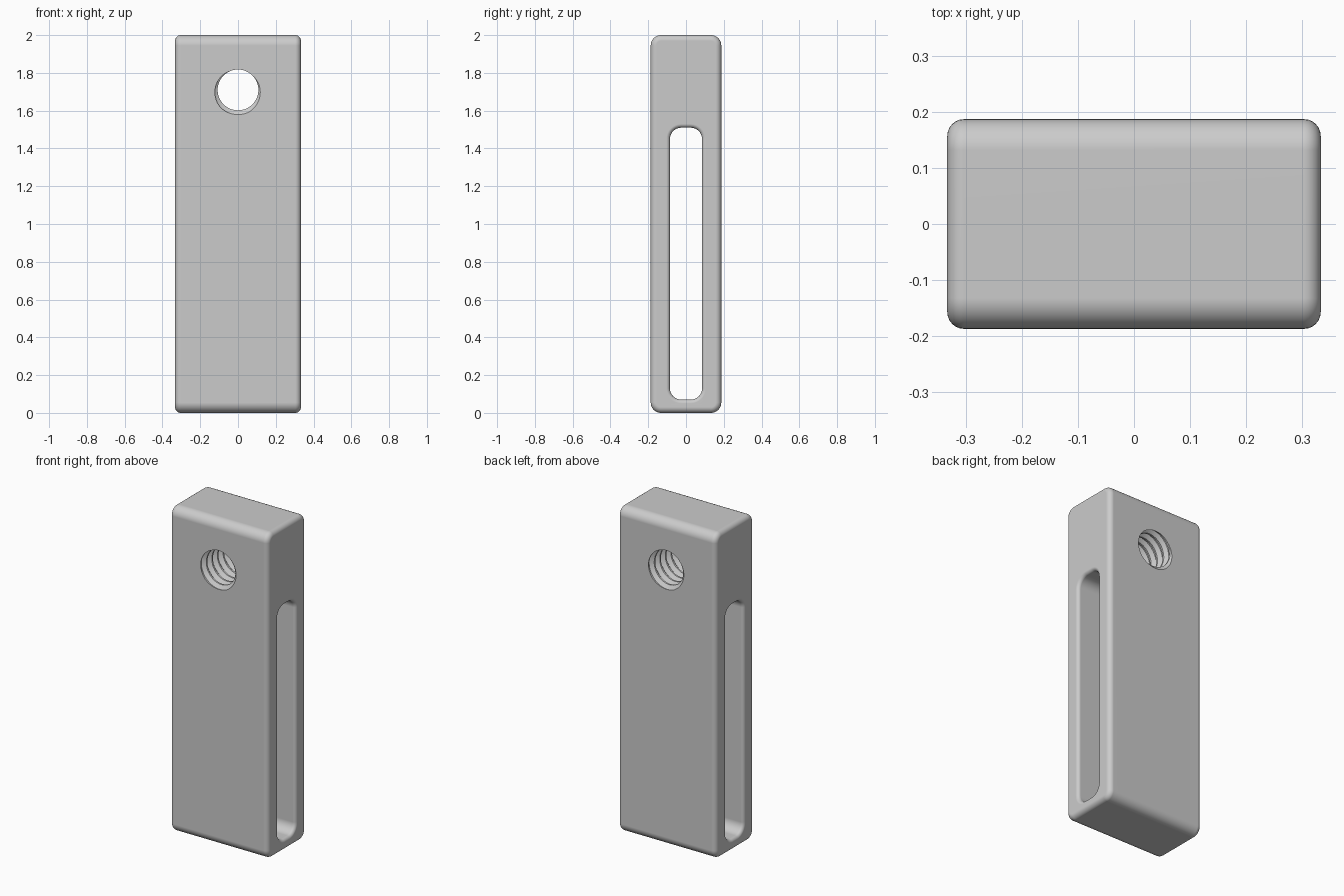
import bpy
import bmesh
from math import sin, cos, pi

HALF_X, HALF_Y, HEIGHT = 0.333, 0.187, 2.0

cube = bpy.data.objects.get("Cube")
if cube:
    bpy.data.objects.remove(cube, do_unlink=True)

grey = bpy.data.materials.new("plain grey")
grey.use_nodes = True
colour = (0.6, 0.6, 0.6, 1)
grey.diffuse_color = colour
grey.node_tree.nodes["Principled BSDF"].inputs["Base Color"].default_value = colour


def make_object(name, bm):
    bmesh.ops.recalc_face_normals(bm, faces=bm.faces[:])
    mesh = bpy.data.meshes.new(name)
    bm.to_mesh(mesh)
    bm.free()
    mesh.materials.append(grey)
    obj = bpy.data.objects.new(name, mesh)
    bpy.context.collection.objects.link(obj)
    return obj


def rounded_loop(half_w, z0, z1, r, steps=8):
    """Rounded rectangle in the y-z plane."""
    corners = [(half_w - r, z1 - r), (r - half_w, z1 - r),
               (r - half_w, z0 + r), (half_w - r, z0 + r)]
    return [(cy + r * cos(a), cz + r * sin(a))
            for q, (cy, cz) in enumerate(corners)
            for a in [(q + i / steps) * pi / 2 for i in range(steps + 1)]]


def loft(name, sections):
    """Join (x, loop) sections into a closed solid."""
    bm = bmesh.new()
    rings = [[bm.verts.new((x, y, z)) for y, z in loop] for x, loop in sections]
    n = len(rings[0])
    for a, b in zip(rings, rings[1:]):
        for i in range(n):
            j = (i + 1) % n
            bm.faces.new((a[i], a[j], b[j], b[i]))
    bm.faces.new(rings[0])
    bm.faces.new(rings[-1])
    return make_object(name, bm)


def mirrored(half):
    return [(-x, loop) for x, loop in reversed(half)] + half


# Block with broad long edges and tighter end edges
END_R, LONG_R, STEPS = 0.03, 0.055, 6
half = []
for k in range(STEPS + 1):
    a = k / STEPS * pi / 2
    inset = END_R * (1 - cos(a))
    half.append((HALF_X - END_R + END_R * sin(a),
                 rounded_loop(HALF_Y - inset, inset, HEIGHT - inset, LONG_R - inset)))
body = loft("clamp_block", mirrored(half))

# Side slot with a rounded mouth on both sides
LIP = 0.02
half = []
for k in range(STEPS + 1):
    a = k / STEPS * pi / 2
    grow = LIP * (1 - cos(a))
    half.append((HALF_X - LIP + LIP * sin(a),
                 rounded_loop(0.085 + grow, 0.07 - grow, 1.51 + grow, 0.06 + grow)))
half.append((HALF_X + 0.1, half[-1][1]))
slot = loft("slot_cutter", mirrored(half))


# Threaded hole: a helical band closed by a fan at each end
def thread_cutter(z, minor, major, pitch, segs=48):
    profile = [(0.0, major), (0.2, major), (0.5, minor), (0.7, minor)]
    lead = 3
    turns = int(2 * HALF_Y / pitch) + 2 * lead + 2
    count, per = turns * len(profile), len(profile)
    # Groove meets the front face near the bottom of the hole
    start = -HALF_Y - pitch * (lead + 0.1 + 190 / 360)
    bm = bmesh.new()
    grid = []
    for s in range(segs):
        a = 2 * pi * s / segs
        column = []
        for j in range(count + per):
            phase, r = profile[j % per]
            y = start + pitch * (j // per + phase + s / segs)
            column.append(bm.verts.new((r * sin(a), y, z + r * cos(a))))
        grid.append(column)
    for s in range(segs):
        shift = per if s == segs - 1 else 0
        here, there = grid[s], grid[(s + 1) % segs]
        for j in range(count - 1):
            bm.faces.new((here[j], there[j + shift], there[j + 1 + shift], here[j + 1]))
    bmesh.ops.delete(bm, geom=[v for v in bm.verts if not v.link_faces], context='VERTS')
    rim = [e for e in bm.edges if e.is_boundary]
    for sign in (-1, 1):
        tip = bm.verts.new((0, sign * 0.8, z))
        for e in rim:
            if e.verts[0].co.y * sign > 0:
                bm.faces.new((e.verts[0], e.verts[1], tip))
    return make_object("thread_cutter", bm)


thread = thread_cutter(1.71, 0.108, 0.131, 0.054)

for cutter in (slot, thread):
    cutter.hide_render = True
    mod = body.modifiers.new(cutter.name, 'BOOLEAN')
    mod.operation = 'DIFFERENCE'
    mod.solver = 'EXACT'
    mod.object = cutter

# Apply the cuts, then drop the helpers
bpy.context.view_layer.objects.active = body
body.select_set(True)
for mod in list(body.modifiers):
    bpy.ops.object.modifier_apply(modifier=mod.name)
for cutter in (slot, thread):
    bpy.data.objects.remove(cutter, do_unlink=True)

# Smooth the fillets while the large faces stay flat
bpy.ops.object.shade_smooth_by_angle(angle=0.52)
weighted = body.modifiers.new("flat_faces", 'WEIGHTED_NORMAL')
weighted.keep_sharp = True
